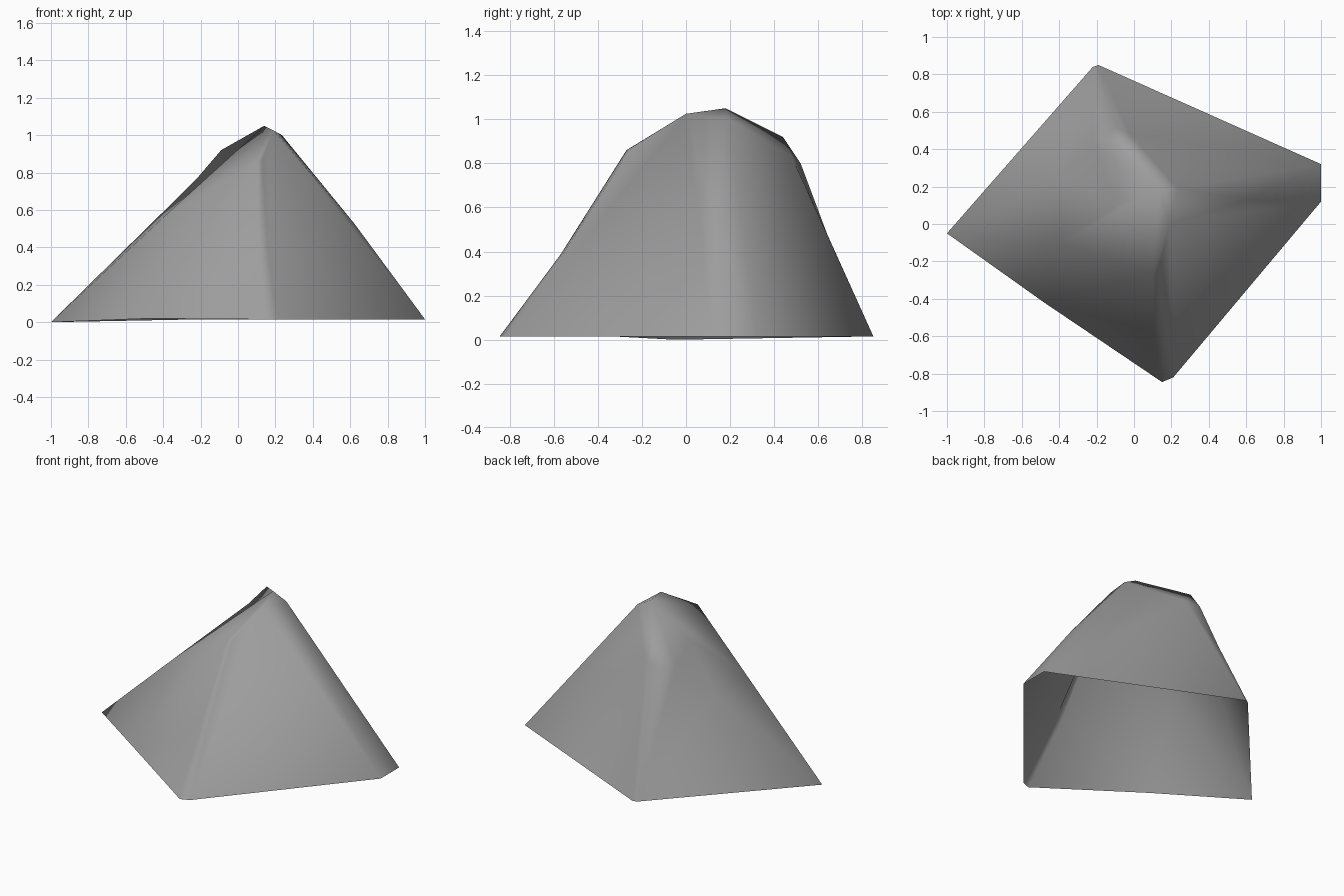
import bpy
import bmesh

default_cube = bpy.data.objects.get("Cube")
if default_cube:
    bpy.data.objects.remove(default_cube, do_unlink=True)

# Plain stone colour
stone = bpy.data.materials.new("stone grey")
stone.use_nodes = True
stone_colour = (0.34, 0.34, 0.34, 1)
stone.diffuse_color = stone_colour
shader = stone.node_tree.nodes["Principled BSDF"]
shader.inputs["Base Color"].default_value = stone_colour
shader.inputs["Roughness"].default_value = 0.9

# Corners of the open footprint, then the slopes, then the crest
points = {
    "west": (-1, -.05, 0),
    "southwest": (-.48, -.42, .02),
    "south_a": (.15, -.845, .015),
    "south_b": (.21, -.82, .015),
    "east_a": (1, .12, .015),
    "east_b": (1, .32, .015),
    "north_a": (-.19, .85, .015),
    "north_b": (-.22, .84, .015),
    "south_mid_a": (.11, -.57, .385),
    "south_mid_b": (.16, -.56, .385),
    "east_mid": (.62, .13, .53),
    "north_mid": (-.15, .64, .48),
    "west_mid": (-.4, .26, .59),
    "ridge": (-.4, -.1, .56),
    "fold": (-.1, .1, .81),
    "shoulder_a": (.1, -.27, .86),
    "shoulder_b": (.13, -.25, .87),
    "brow": (.19, 0, 1.025),
    "apex": (.14, .18, 1.05),
    "cheek": (.235, .19, 1),
    "knob": (-.09, .44, .92),
    "lip": (-.21, .41, .78),
    "nape": (-.1, .52, .8),
    "temple": (-.02, .48, .83),
}

# Rock walls, each named by the corners it spans
walls = [
    # rounded south edge
    "south_a south_b south_mid_b south_mid_a",
    "south_mid_a south_mid_b shoulder_b shoulder_a",
    # southeast slope
    "south_b east_a brow",
    "south_b brow south_mid_b",
    "south_mid_b brow shoulder_b",
    # narrow east face
    "east_a east_mid brow",
    "east_mid cheek brow",
    "east_a east_b east_mid",
    "east_b cheek east_mid",
    # northeast slope
    "east_b temple cheek",
    "east_b north_a temple",
    "north_a north_mid temple",
    "north_mid nape temple",
    "north_a north_b north_mid",
    # northwest slope under the overhanging lip
    "north_b lip north_mid",
    "north_mid lip nape",
    "north_b west_mid lip",
    "north_b west west_mid",
    "lip knob nape",
    "nape knob temple",
    # crest
    "temple knob cheek",
    "knob apex cheek",
    "cheek apex brow",
    "apex knob lip",
    "shoulder_a shoulder_b brow",
    "shoulder_a brow apex",
    "ridge shoulder_a apex",
    # west slope below the fold
    "apex lip fold",
    "lip west_mid fold",
    "fold west_mid ridge",
    "apex fold ridge",
    "west_mid west ridge",
    # southwest slope
    "west southwest ridge",
    "southwest shoulder_a ridge",
    "southwest south_mid_a shoulder_a",
    "southwest south_a south_mid_a",
]

bm = bmesh.new()
corner = {name: bm.verts.new(place) for name, place in points.items()}
for wall in walls:
    bm.faces.new([corner[name] for name in wall.split()])

# Turn every wall outwards and shade the rock smoothly
bmesh.ops.recalc_face_normals(bm, faces=bm.faces)
bm.normal_update()
if sum(face.normal.z * face.calc_area() for face in bm.faces) < 0:
    bmesh.ops.reverse_faces(bm, faces=bm.faces)
for face in bm.faces:
    face.smooth = True

mesh = bpy.data.meshes.new("rock_shell")
bm.to_mesh(mesh)
bm.free()
mesh.materials.append(stone)
rock = bpy.data.objects.new("rock_shell", mesh)
bpy.context.collection.objects.link(rock)
